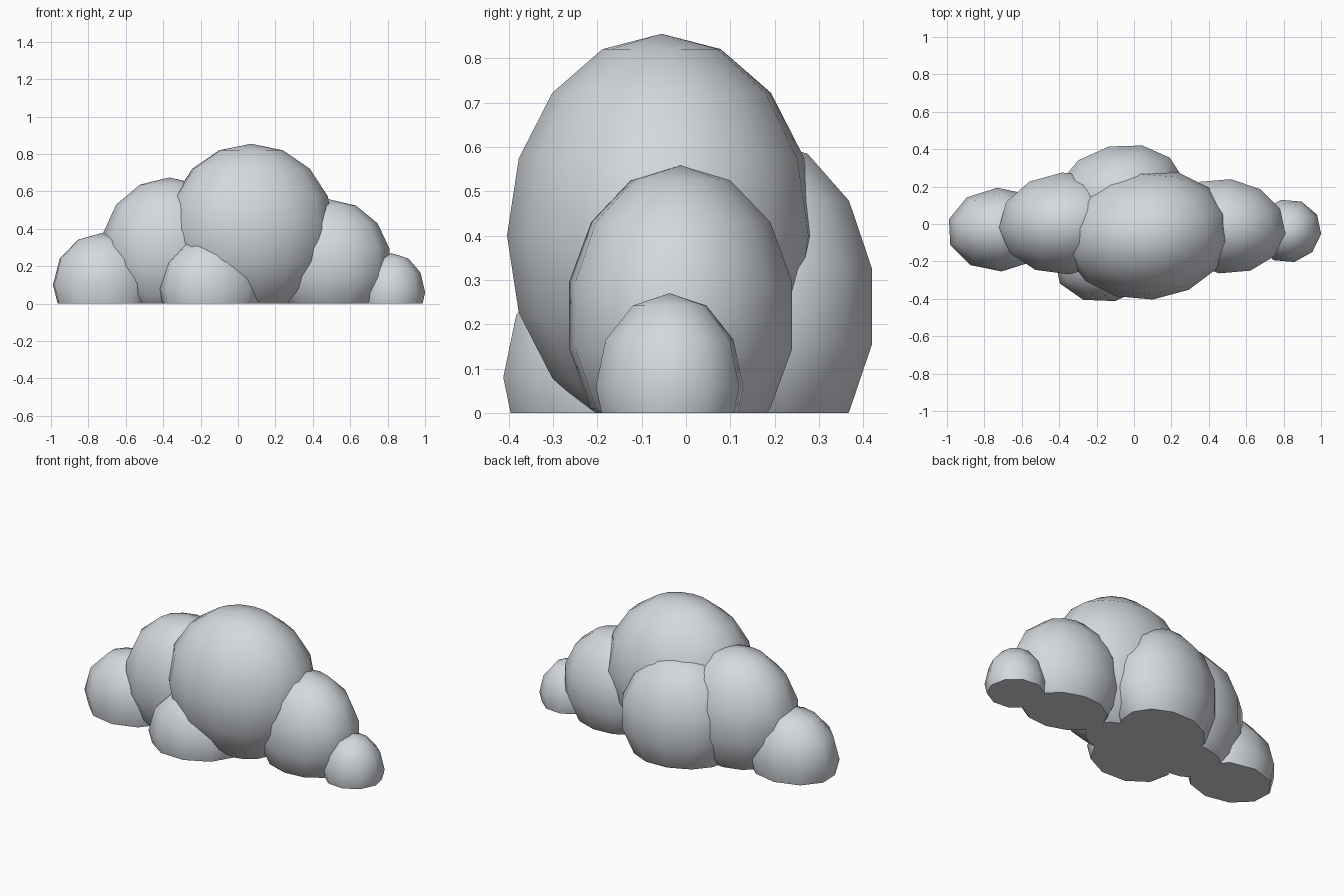
import bpy, bmesh, math
from mathutils import Matrix, Vector

if "Cube" in bpy.data.objects:
    bpy.data.objects.remove(bpy.data.objects["Cube"])

cloud_grey = bpy.data.materials.new("cloud_grey")
cloud_grey.diffuse_color = (0.66, 0.69, 0.73, 1)
cloud_grey.use_nodes = True
cloud_grey.node_tree.nodes["Principled BSDF"].inputs["Base Color"].default_value = cloud_grey.diffuse_color


def puff(name, centre, radii, turn, segments, rings):
    """Squashed low-poly ball, sliced flat at the ground."""
    bm = bmesh.new()
    place = (Matrix.Translation(centre)
             @ Matrix.Rotation(math.radians(turn), 4, 'Z')
             @ Matrix.Diagonal((*radii, 1)))
    bmesh.ops.create_uvsphere(bm, u_segments=segments, v_segments=rings,
                              radius=1, matrix=place)
    # flat underside
    cut = bmesh.ops.bisect_plane(bm, geom=bm.verts[:] + bm.edges[:] + bm.faces[:],
                                 plane_co=Vector((0, 0, 0)), plane_no=Vector((0, 0, 1)),
                                 clear_inner=True)
    rim = [e for e in cut["geom_cut"] if isinstance(e, bmesh.types.BMEdge)]
    bmesh.ops.holes_fill(bm, edges=rim, sides=0)
    bmesh.ops.recalc_face_normals(bm, faces=bm.faces[:])
    # smooth sides, sharp flat base
    for f in bm.faces:
        f.smooth = f.normal.z > -0.99
    for e in bm.edges:
        if any(not f.smooth for f in e.link_faces):
            e.smooth = False
    mesh = bpy.data.meshes.new(name)
    bm.to_mesh(mesh)
    bm.free()
    mesh.materials.append(cloud_grey)
    obj = bpy.data.objects.new(name, mesh)
    bpy.context.collection.objects.link(obj)
    return obj


# main billow
puff("main_puff", (0.07, -0.055, 0.40), (0.45, 0.35, 0.455), 5, 14, 8)
# medium billows
puff("left_puff", (-0.365, 0.003, 0.29), (0.367, 0.28, 0.385), 4, 12, 7)
puff("right_puff", (0.487, -0.012, 0.22), (0.333, 0.26, 0.338), -7, 12, 7)
puff("back_puff", (-0.075, 0.158, 0.24), (0.36, 0.27, 0.382), 13, 12, 7)
# small outer billows
puff("far_left_puff", (-0.72, -0.03, 0.10), (0.28, 0.224, 0.28), 3, 10, 6)
puff("far_right_puff", (0.822, -0.037, 0.06), (0.18, 0.17, 0.21), 12, 10, 6)
puff("front_puff", (-0.145, -0.195, 0.08), (0.285, 0.222, 0.28), 12, 10, 6)
